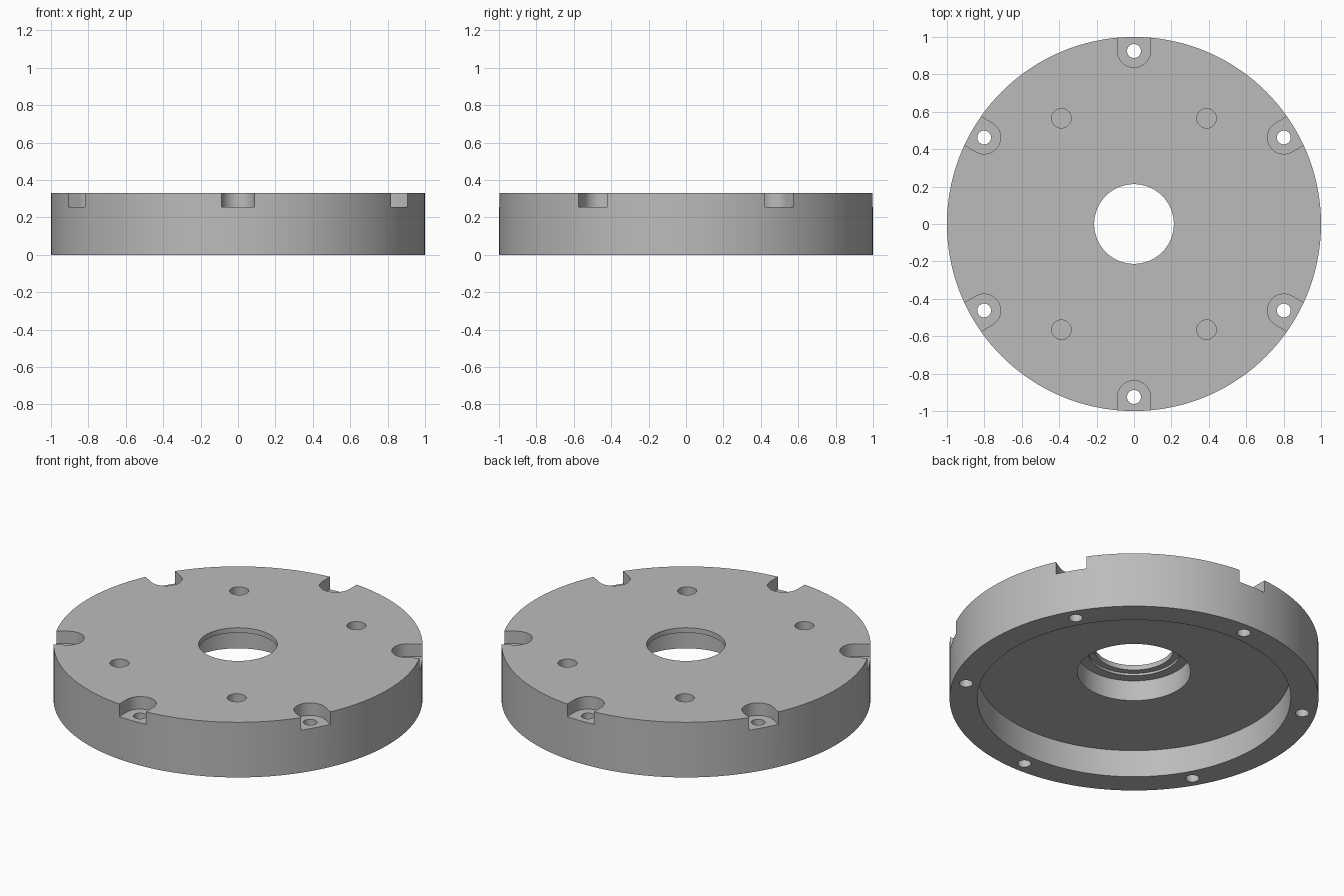
import bpy
import bmesh
from math import sin, cos, tau
from mathutils import Matrix, Vector

if "Cube" in bpy.data.objects:
    bpy.data.objects.remove(bpy.data.objects["Cube"])

HEIGHT = 0.33
BOLT_CIRCLE = 0.925

metal = bpy.data.materials.new("grey metal")
metal.use_nodes = True
grey = (0.5, 0.5, 0.5, 1)
metal.diffuse_color = grey
metal.node_tree.nodes["Principled BSDF"].inputs["Base Color"].default_value = grey


def finish(bm, name):
    bmesh.ops.recalc_face_normals(bm, faces=bm.faces)
    mesh = bpy.data.meshes.new(name)
    bm.to_mesh(mesh)
    bm.free()
    mesh.materials.append(metal)
    obj = bpy.data.objects.new(name, mesh)
    bpy.context.collection.objects.link(obj)
    return obj


def lathe(name, profile, steps=144):
    """Revolve a closed (radius, z) profile around the z axis."""
    bm = bmesh.new()
    rings = [[bm.verts.new((r * cos(tau * i / steps), r * sin(tau * i / steps), z))
              for r, z in profile] for i in range(steps)]
    count = len(profile)
    for i in range(steps):
        a, b = rings[i], rings[(i + 1) % steps]
        for j in range(count):
            k = (j + 1) % count
            bm.faces.new((a[j], b[j], b[k], a[k]))
    return finish(bm, name)


def prism(bm, outline, bottom, top, matrix):
    """Add a closed vertical prism with the given xy outline."""
    base = bm.faces.new([bm.verts.new(matrix @ Vector((x, y, bottom))) for x, y in outline])
    side = bmesh.ops.extrude_face_region(bm, geom=[base], use_keep_orig=True)
    verts = [v for v in side["geom"] if isinstance(v, bmesh.types.BMVert)]
    bmesh.ops.translate(bm, verts=verts, vec=(0, 0, top - bottom))


def circle(radius, steps=32):
    return [(radius * cos(tau * i / steps), radius * sin(tau * i / steps)) for i in range(steps)]


def cut(body, cutter):
    mod = body.modifiers.new("cut", "BOOLEAN")
    mod.operation = "DIFFERENCE"
    mod.solver = "EXACT"
    mod.object = cutter
    cutter.hide_render = True
    bpy.context.view_layer.objects.active = body
    bpy.ops.object.modifier_apply(modifier=mod.name)
    bpy.data.objects.remove(cutter)


# Disc with a wide recess below and a stepped bore
disc = lathe("flange_disc", [
    (1, 0), (1, HEIGHT), (0.213, HEIGHT), (0.213, 0.3), (0.25, 0.3),
    (0.25, 0.286), (0.307, 0.286), (0.307, 0.163), (0.85, 0.163), (0.85, 0)])

# Round-ended pockets, open at the rim, and the bolt holes through them
pockets, bolts = bmesh.new(), bmesh.new()
w = 0.088
slot = [(w * cos(tau * (0.25 + i / 48)), w * sin(tau * (0.25 + i / 48))) for i in range(25)]
slot += [(0.2, -w), (0.2, w)]
for i in range(6):
    place = Matrix.Rotation(tau * (i / 6 + 1 / 12), 4, "Z") @ Matrix.Translation((BOLT_CIRCLE, 0, 0))
    prism(pockets, slot, 0.255, 0.5, place)
    prism(bolts, circle(0.037), -0.1, 0.5, place)
cut(disc, finish(pockets, "pocket_cutter"))
cut(disc, finish(bolts, "bolt_hole_cutter"))

# Four blind holes in the top face
blind = bmesh.new()
for x in (-0.388, 0.388):
    for y in (-0.565, 0.565):
        prism(blind, circle(0.052), 0.23, 0.5, Matrix.Translation((x, y, 0)))
cut(disc, finish(blind, "blind_hole_cutter"))

# Smooth round walls with crisp rims
bpy.ops.object.select_all(action="DESELECT")
disc.select_set(True)
bpy.context.view_layer.objects.active = disc
bpy.ops.object.shade_smooth_by_angle(angle=0.5)
